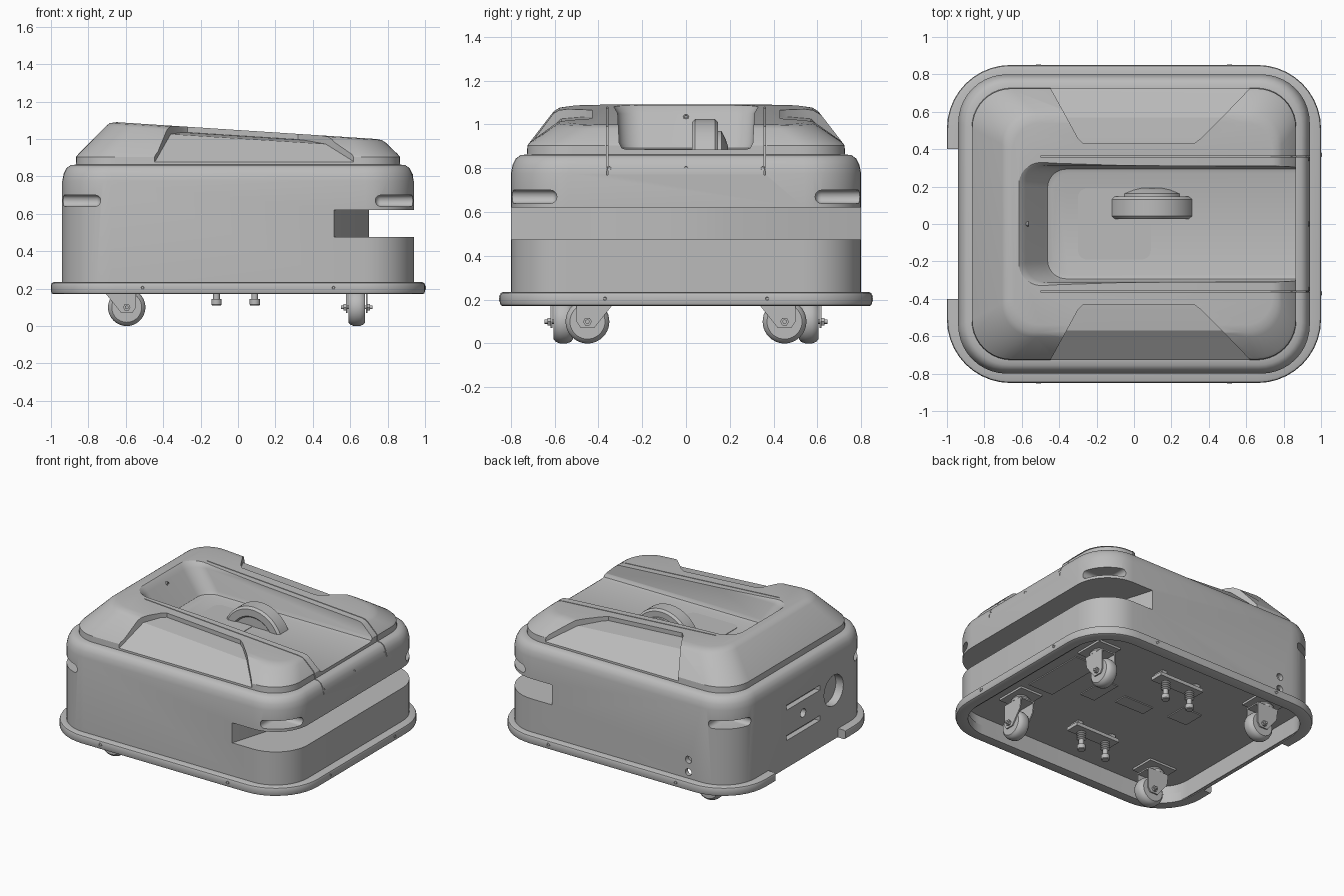
import bpy, bmesh, math
from mathutils import Matrix, Vector

cube = bpy.data.objects.get("Cube")
if cube:
    bpy.data.objects.remove(cube, do_unlink=True)

GREY = (0.5, 0.5, 0.5, 1)
mat = bpy.data.materials.new("neutral grey")
mat.use_nodes = True
mat.diffuse_color = GREY
mat.node_tree.nodes["Principled BSDF"].inputs["Base Color"].default_value = GREY


def smooth(ob, angle=30):
    me = ob.data
    me.polygons.foreach_set("use_smooth", [True] * len(me.polygons))
    me.set_sharp_from_angle(angle=math.radians(angle))


def finish(name, bm, m=Matrix()):
    bmesh.ops.transform(bm, matrix=m, verts=bm.verts)
    bmesh.ops.recalc_face_normals(bm, faces=bm.faces)
    me = bpy.data.meshes.new(name)
    bm.to_mesh(me)
    bm.free()
    me.materials.append(mat)
    ob = bpy.data.objects.new(name, me)
    bpy.context.collection.objects.link(ob)
    smooth(ob)
    return ob


def loft(name, rings, closed=False, m=Matrix()):
    """Skin a stack of equal-length rings, capped or joined end to end."""
    bm = bmesh.new()
    vs = [[bm.verts.new(p) for p in ring] for ring in rings]
    n = len(vs[0])
    pairs = list(zip(vs, vs[1:])) + ([(vs[-1], vs[0])] if closed else [])
    for a, b in pairs:
        for i in range(n):
            j = (i + 1) % n
            bm.faces.new((a[i], a[j], b[j], b[i]))
    if not closed:
        bm.faces.new(vs[0])
        bm.faces.new(vs[-1])
    return finish(name, bm, m)


def rounded(x0, x1, hy, r, z0, z1=None, n=10):
    """Rounded rectangle; the height runs from z0 to z1 along x."""
    z1 = z0 if z1 is None else z1
    pts = []
    corners = ((x1 - r, hy - r), (x0 + r, hy - r), (x0 + r, r - hy), (x1 - r, r - hy))
    for q, (cx, cy) in enumerate(corners):
        for i in range(n + 1):
            a = (q + i / n) * math.pi / 2
            x = cx + r * math.cos(a)
            pts.append((x, cy + r * math.sin(a), z0 + (z1 - z0) * (x - x0) / (x1 - x0)))
    return pts


def lathe(name, profile, loc, axis=(0, 0, 1), m=Matrix(), n=32):
    """Turn (radius, height) pairs about an axis through loc."""
    rings = [[(r * math.cos(2 * math.pi * i / n), r * math.sin(2 * math.pi * i / n), h)
              for i in range(n)] for r, h in profile]
    turn = Vector(axis).to_track_quat("Z", "Y").to_matrix().to_4x4()
    return loft(name, rings, m=m @ Matrix.Translation(loc) @ turn)


def box(name, lo, hi, m=Matrix(), bevel=0):
    bm = bmesh.new()
    bmesh.ops.create_cube(bm, size=1)
    for v in bm.verts:
        v.co = [lo[k] if v.co[k] < 0 else hi[k] for k in range(3)]
    if bevel:
        bmesh.ops.bevel(bm, geom=bm.edges[:], offset=bevel, segments=5,
                        profile=0.5, affect="EDGES")
    return finish(name, bm, m)


def prism(name, pts, y0, y1, m=Matrix()):
    return loft(name, [[(x, y, z) for x, z in pts] for y in (y0, y1)], m=m)


def cut(target, cutter):
    mod = target.modifiers.new("cut", "BOOLEAN")
    mod.operation, mod.solver, mod.object = "DIFFERENCE", "EXACT", cutter
    bpy.context.view_layer.update()
    dg = bpy.context.evaluated_depsgraph_get()
    me = bpy.data.meshes.new_from_object(target.evaluated_get(dg))
    target.modifiers.clear()
    target.data = me
    bpy.data.objects.remove(cutter, do_unlink=True)


def top(x):
    return 1.09 - 0.064 * (x + 0.66)


# Main shell with shoulder, ledge and sloping lid
body = loft("body_shell", [
    rounded(-.94, .94, .80, .26, .175), rounded(-.94, .94, .80, .26, .775),
    rounded(-.932, .932, .792, .255, .815), rounded(-.917, .917, .777, .245, .845),
    rounded(-.895, .895, .755, .23, .86), rounded(-.867, .867, .727, .21, .863),
    rounded(-.865, .865, .724, .21, .905), rounded(-.855, .855, .714, .21, .918),
    rounded(-.705, .79, .605, .18, 1.07, .98), rounded(-.685, .77, .58, .17, 1.085, .994),
    rounded(-.65, .74, .54, .15, 1.09, 1.0)])

# Hollow underside
cut(body, loft("cut_underside", [rounded(-.91, .91, .77, .23, z) for z in (.1, .3)]))

# Scanner slot with an angled inner wall
slot = [(.513, -.8), (.70, -.18), (.70, .18), (.513, .8), (.483, .9),
        (1.2, .9), (1.2, -.9), (.483, -.9)]
cut(body, loft("cut_scanner_slot", [[(x, y, z) for x, y in slot] for z in (.475, .62)]))

# Corner lamp openings
for sx in (-1, 1):
    for sy in (-1, 1):
        xs, ys = sorted((sx * .735, sx * 1.1)), sorted((sy * .59, sy * 1.0))
        cut(body, box("cut_lamp", (xs[0], ys[0], .64), (xs[1], ys[1], .70), bevel=.028))

# Load channel in the lid, open at one end
cut(body, loft("cut_channel", [
    rounded(-.44, 1.3, .27, .09, .885), rounded(-.462, 1.3, .293, .10, .892),
    rounded(-.48, 1.3, .305, .11, .915), rounded(-.58, 1.3, .312, .11, 1.05),
    rounded(-.60, 1.3, .325, .12, 1.075), rounded(-.63, 1.3, .35, .13, 1.10),
    rounded(-.63, 1.3, .35, .13, 1.3)]))

# Stepped panels on both long sides of the lid, and seam grooves
for s in (-1, 1):
    rows = [(.43, -.27, .32, .03), (.46, -.30, .36, .032), (.57, -.36, .47, .045)]
    sections = [(y, a, b, top(a) - d, top(b) - d) for y, a, b, d in rows]
    sections += [(.715, -.44, .61, .885, .885), (.74, -.455, .63, .866, .866)]
    cut(body, loft("cut_side_panel", [
        [(a, s * y, za), (b, s * y, zb), (b, s * y, 1.3), (a, s * y, 1.3)]
        for y, a, b, za, zb in sections]))
    seam = [(-.5, top(-.5) - .008), (.73, top(.73) - .01), (.84, .905), (.85, .85),
            (.93, .77), (1.1, .77), (1.1, 1.3), (-.5, 1.3)]
    cut(body, prism("cut_seam", seam, s * .357, s * .363))

# Service openings on the rear end and one side
for z in (.39, .61):
    cut(body, box("cut_slit", (-1.1, -.19, z - .018), (-.90, .19, z + .018)))
for r, y, z in ((.03, 0, .50), (.11, -.35, .53)):
    cut(body, lathe("cut_port", [(r, 0), (r, .2)], (-.88, y, z), (-1, 0, 0)))
for z in (.28, .37):
    cut(body, lathe("cut_side_hole", [(.025, 0), (.025, .2)], (-.58, .765, z), (0, 1, 0)))
smooth(body)

# Bumper rail, open across the rear
bumper = loft("bumper_rail", [
    rounded(-1 + i, 1 - i, .85 - i, .34 - i * .9, z) for i, z in
    ((.08, .17), (.015, .17), (.004, .175), (0, .185), (0, .22), (.004, .23),
     (.015, .235), (.08, .235))], closed=True)
cut(bumper, box("cut_rear_gap", (-1.2, -.4, .1), (-.935, .4, .3)))
smooth(bumper)

# Screws
screws = [((sx * .51, sy * .85, .205), (0, sy, 0)) for sx in (-1, 1) for sy in (-1, 1)]
screws += [((1, s * .37, .205), (1, 0, 0)) for s in (-1, 1)]
screws += [((.932, y, .80), (1, 0, 0)) for y in (-.35, 0, .35)]
screws += [((-.566, 0, 1.035), (1, 0, 0))]
for loc, axis in screws:
    lathe("screw", [(.013, -.012), (.013, .003), (.008, .004), (.006, .001)], loc, axis, n=12)

# Drive wheel rising through the channel floor
loft("floor_hatch", [rounded(-.30, .09, .19, .05, z) for z in (.88, .888)])
lathe("drive_wheel", [(.16, -.05), (.17, -.06), (.22, -.06), (.235, -.045), (.235, .045),
                      (.22, .06), (.17, .06), (.16, .05)], (.095, .087, .79), (0, 1, 0), n=64)
lathe("drive_hub", [(.17, 0), (.17, .025), (.13, .045), (.10, .055)],
      (.095, .137, .80), (0, 1, 0), n=48)

# Casters: wheel, fork, axle, swivel and plate
FORK = [(-.05, .25), (.12, .25), (.11, .17), (.03, .07), (-.03, .07), (-.05, .10)]


def caster(x, y, angle):
    m = Matrix.Translation((x, y, 0)) @ Matrix.Rotation(math.radians(angle), 4, "Z")
    side = (0, 1, 0)
    lathe("caster_wheel", [(.05, -.045), (.08, -.045), (.093, -.034), (.10, -.015),
                           (.10, .015), (.093, .034), (.08, .045), (.05, .045)],
          (0, 0, .1), side, m, 40)
    for s in (-1, 1):
        prism("caster_fork", FORK, s * .049, s * .058, m)
        lathe("caster_nut", [(.02, 0), (.02, .014)], (0, s * .058, .1), (0, s, 0), m, 6)
    lathe("caster_axle", [(.01, -.085), (.01, .085)], (0, 0, .1), side, m, 16)
    box("caster_bridge", (-.05, -.058, .24), (.12, .058, .25), m)
    lathe("caster_swivel", [(.06, .25), (.065, .265), (.05, .285)], (.05, 0, 0), m=m)
    box("caster_plate", (-.06, -.09, .285), (.16, .09, .302), m)


for s in (-1, 1):
    caster(-.595, s * .56, 180)
    caster(.635, s * .45, -90 * s)

# Spring feet on brackets
for y in (-.43, .43):
    box("foot_bracket", (-.19, y - .05, .25), (.17, y + .05, .275))
    for x in (-.15, .13):
        box("foot_bracket_post", (x - .02, y - .04, .27), (x + .02, y + .04, .302))
    for x in (-.115, .09):
        lathe("foot_pin", [(.018, .3), (.018, .145), (.028, .145), (.028, .115), (.024, .11)],
              (x, y, 0), n=20)
        coils = [(.018 + .014 * (i % 2), .25 - .008 * i) for i in range(9)]
        lathe("foot_spring", coils, (x, y, 0), n=20)

# Plates and openings on the underside
for x, y, w, d in ((0, 0, .12, .05), (.3, 0, .06, .12), (-.35, .1, .08, .08), (.6, 0, .1, .24)):
    box("floor_plate", (x - w, y - d, .293), (x + w, y + d, .301))
